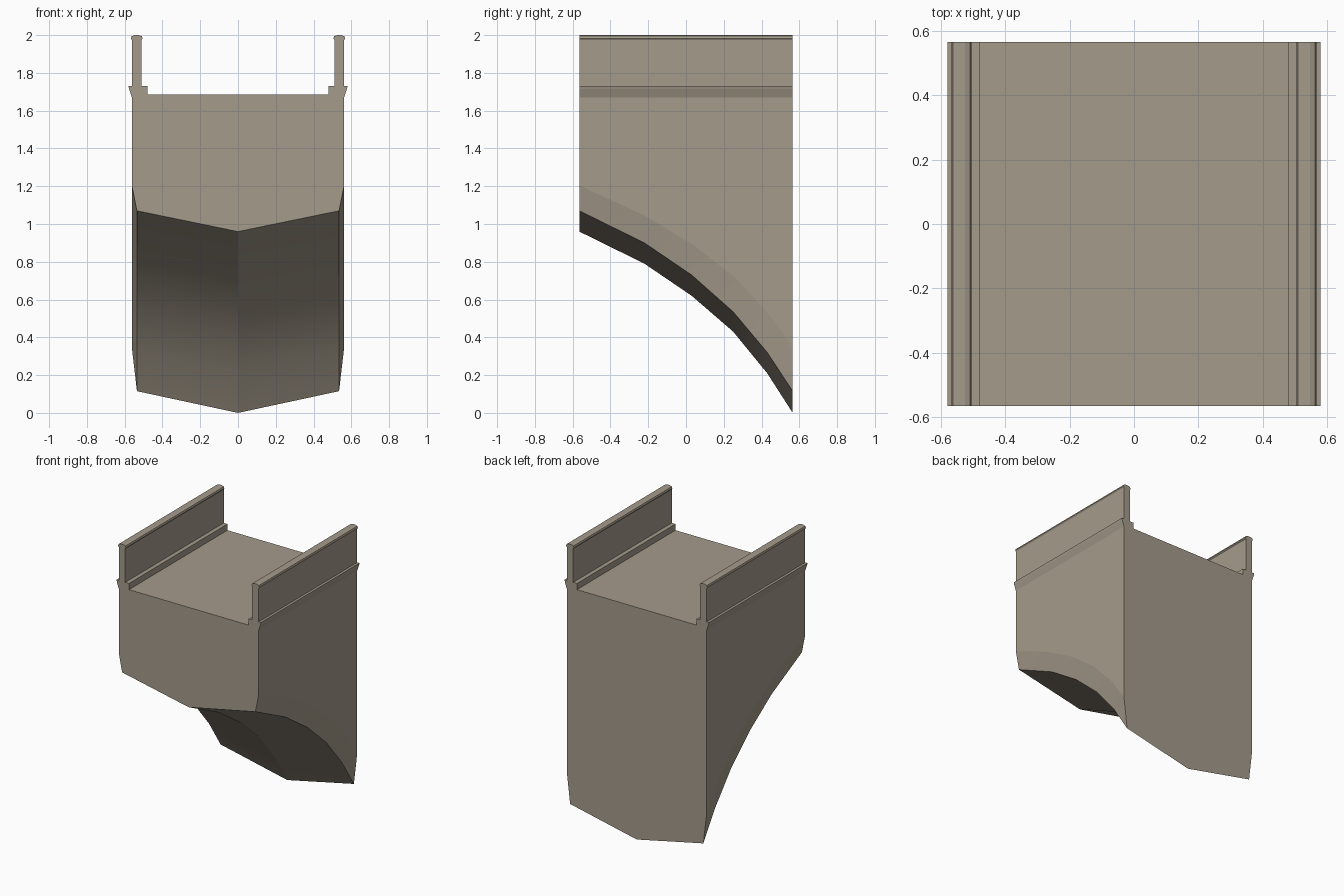
import bpy, bmesh

if "Cube" in bpy.data.objects:
    bpy.data.objects.remove(bpy.data.objects["Cube"])

HALF = 0.565  # half length along y

stone = bpy.data.materials.new("warm grey stone")
stone.diffuse_color = (0.376, 0.328, 0.258, 1)
stone.use_nodes = True
stone.node_tree.nodes["Principled BSDF"].inputs["Base Color"].default_value = stone.diffuse_color


def loft(name, sections, smooth_strips=()):
    """Skin a closed tube through matching rings, cap both ends."""
    bm = bmesh.new()
    rings = [[bm.verts.new(p) for p in s] for s in sections]
    n = len(rings[0])
    strip = {}
    for a, b in zip(rings, rings[1:]):
        for i in range(n):
            j = (i + 1) % n
            f = bm.faces.new((a[i], a[j], b[j], b[i]))
            f.smooth = i in smooth_strips
            strip[f] = i
    bm.faces.new(rings[0])
    bm.faces.new(rings[-1])
    # keep edges sharp except within one smooth strip
    for e in bm.edges:
        ids = {strip.get(f, -1) for f in e.link_faces}
        e.smooth = len(ids) == 1 and ids.pop() in smooth_strips
    bmesh.ops.recalc_face_normals(bm, faces=bm.faces[:])
    me = bpy.data.meshes.new(name)
    bm.to_mesh(me)
    bm.free()
    me.materials.append(stone)
    ob = bpy.data.objects.new(name, me)
    bpy.context.collection.objects.link(ob)
    return ob


# Corbel body: (y, keel height, lower edge height, chamfer top height)
stations = [(-HALF, 0.96, 1.07, 1.205), (-0.22, 0.79, 0.90, 1.045),
            (0.03, 0.62, 0.73, 0.895), (0.25, 0.43, 0.535, 0.725),
            (0.43, 0.21, 0.32, 0.535), (HALF, 0.0, 0.115, 0.345)]
sections = []
for y, keel, low, high in stations:
    half = [(0.535, low), (0.562, high), (0.562, 1.67), (0.48, 1.685)]
    ring = [(0, y, keel)] + [(x, y, z) for x, z in half]
    ring += [(-x, y, z) for x, z in reversed(half)]
    sections.append(ring)
loft("corbel_body", sections, smooth_strips=(0, 1, 7, 8))

# Side parapets: inner step, thin wall, rounded cap bead, outer drip ledge
profile = [(0.48, 1.685), (0.48, 1.73), (0.51, 1.73), (0.51, 1.975),
           (0.505, 1.982), (0.509, 1.994), (0.525, 2.0), (0.547, 2.0),
           (0.563, 1.994), (0.567, 1.982), (0.562, 1.973), (0.562, 1.73),
           (0.58, 1.73), (0.577, 1.715), (0.562, 1.67)]
for side, sign in (("right", 1), ("left", -1)):
    loft(side + "_parapet",
         [[(sign * x, y, z) for x, z in profile] for y in (-HALF, HALF)])
